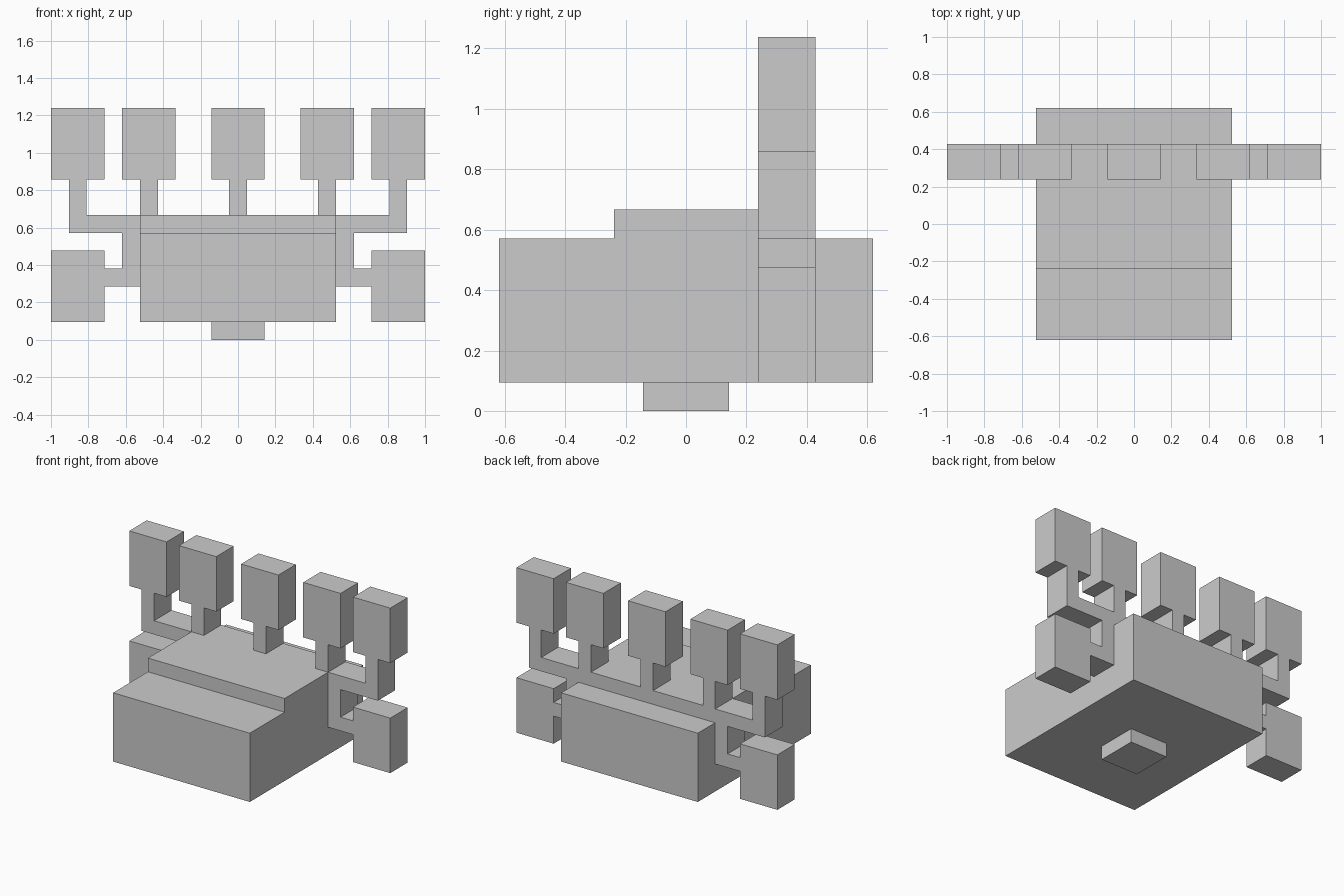
import bpy, bmesh
from mathutils import Vector

if "Cube" in bpy.data.objects:
    bpy.data.objects.remove(bpy.data.objects["Cube"])

U = 2 / 21  # block size: the model is 21 blocks wide


def extrude_outline(name, outline, to_3d, lo, hi):
    """Solid from a 2D outline, extruded from lo to hi along the third axis."""
    bm = bmesh.new()
    face = bm.faces.new([bm.verts.new(Vector(to_3d(a, b, lo)) * U) for a, b in outline])
    ext = bmesh.ops.extrude_face_region(bm, geom=[face], use_keep_orig=True)
    shift = Vector(to_3d(0, 0, hi - lo)) * U
    bmesh.ops.translate(bm, vec=shift, verts=[v for v in ext["geom"] if isinstance(v, bmesh.types.BMVert)])
    bmesh.ops.recalc_face_normals(bm, faces=bm.faces)
    mesh = bpy.data.meshes.new(name)
    bm.to_mesh(mesh)
    bm.free()
    obj = bpy.data.objects.new(name, mesh)
    bpy.context.collection.objects.link(obj)
    return obj


def along_x(a, b, d):
    return (d, a, b)


def along_y(a, b, d):
    return (a, d, b)


def upright(name, outline):
    return extrude_outline(name, outline, along_y, 2.5, 4.5)


# Stepped body, profile in y/z
extrude_outline("body", [(-6.5, 1), (6.5, 1), (6.5, 6), (4.5, 6), (4.5, 7),
                         (-2.5, 7), (-2.5, 6), (-6.5, 6)], along_x, -5.5, 5.5)

# Small foot below
extrude_outline("foot", [(-1.5, 0), (1.5, 0), (1.5, 1), (-1.5, 1)], along_x, -1.5, 1.5)

# Three paddles on straight stems along the ridge
for label, c in (("left", -5), ("centre", 0), ("right", 5)):
    half = [(0.5, 7), (0.5, 9), (1.5, 9), (1.5, 13)]
    outline = [(c + x, z) for x, z in half] + [(c - x, z) for x, z in reversed(half)]
    upright(label + "_paddle", outline)

# Branched side arms, each with an upper and a lower paddle
arm = [(5.5, 7), (8.5, 7), (8.5, 9), (7.5, 9), (7.5, 13), (10.5, 13), (10.5, 9),
       (9.5, 9), (9.5, 6), (6.5, 6), (6.5, 4), (7.5, 4), (7.5, 5), (10.5, 5),
       (10.5, 1), (7.5, 1), (7.5, 3), (5.5, 3)]
for label, side in (("left", -1), ("right", 1)):
    upright(label + "_side_arm", [(side * x, z) for x, z in arm])
